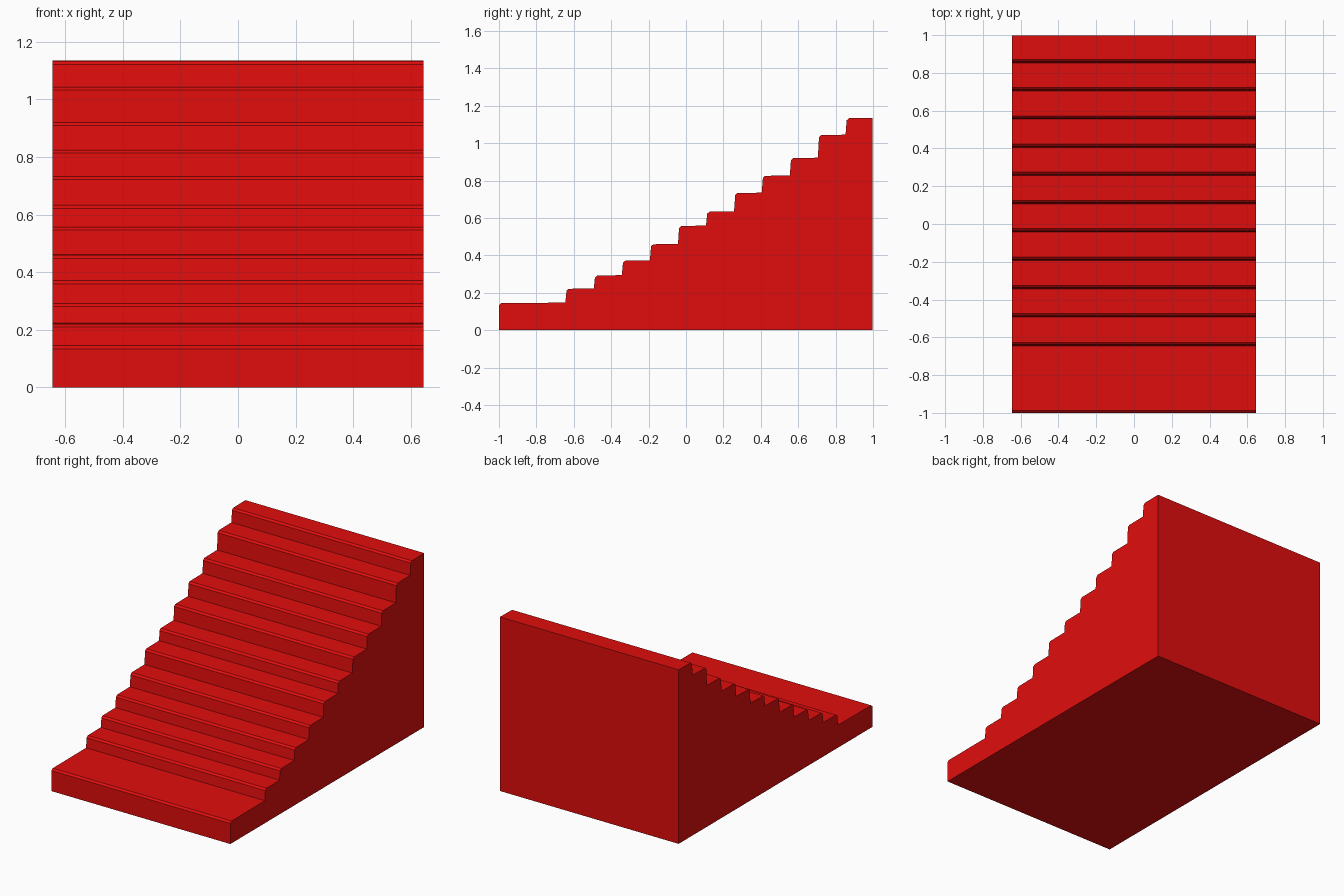
import bpy, bmesh

if "Cube" in bpy.data.objects:
    bpy.data.objects.remove(bpy.data.objects["Cube"])

HALF_WIDTH = 0.645
BACK = 0.997
# (riser y, tread height) for each step, front to back
STEPS = [(-1.0, 0.147), (-0.645, 0.223), (-0.493, 0.294), (-0.343, 0.373),
         (-0.193, 0.461), (-0.043, 0.559), (0.107, 0.635), (0.257, 0.735),
         (0.405, 0.827), (0.555, 0.922), (0.705, 1.045), (0.853, 1.135)]

# Side profile: slightly leaning risers with a small chamfer on each nosing
profile = [(-1.0, 0.0)]
floor = 0.0
for i, (y, z) in enumerate(STEPS):
    lean = 0.0 if i == 0 else 0.006
    if i > 0:
        profile.append((y, floor))
    profile.append((y + lean, z - 0.013))
    profile.append((y + lean + 0.012, z - 0.002))
    floor = z
profile += [(BACK, floor), (BACK, 0.0)]

# Extrude the profile across the full width
bm = bmesh.new()
face = bm.faces.new([bm.verts.new((-HALF_WIDTH, y, z)) for y, z in profile])
ext = bmesh.ops.extrude_face_region(bm, geom=[face])
verts = [g for g in ext["geom"] if isinstance(g, bmesh.types.BMVert)]
bmesh.ops.translate(bm, verts=verts, vec=(2 * HALF_WIDTH, 0, 0))
bmesh.ops.recalc_face_normals(bm, faces=bm.faces)

mesh = bpy.data.meshes.new("staircase")
bm.to_mesh(mesh)
bm.free()
staircase = bpy.data.objects.new("staircase", mesh)
bpy.context.collection.objects.link(staircase)

# Red finish
red = bpy.data.materials.new("red")
red.diffuse_color = (0.75, 0.004, 0.004, 1)
red.use_nodes = True
red.node_tree.nodes["Principled BSDF"].inputs["Base Color"].default_value = red.diffuse_color
mesh.materials.append(red)
